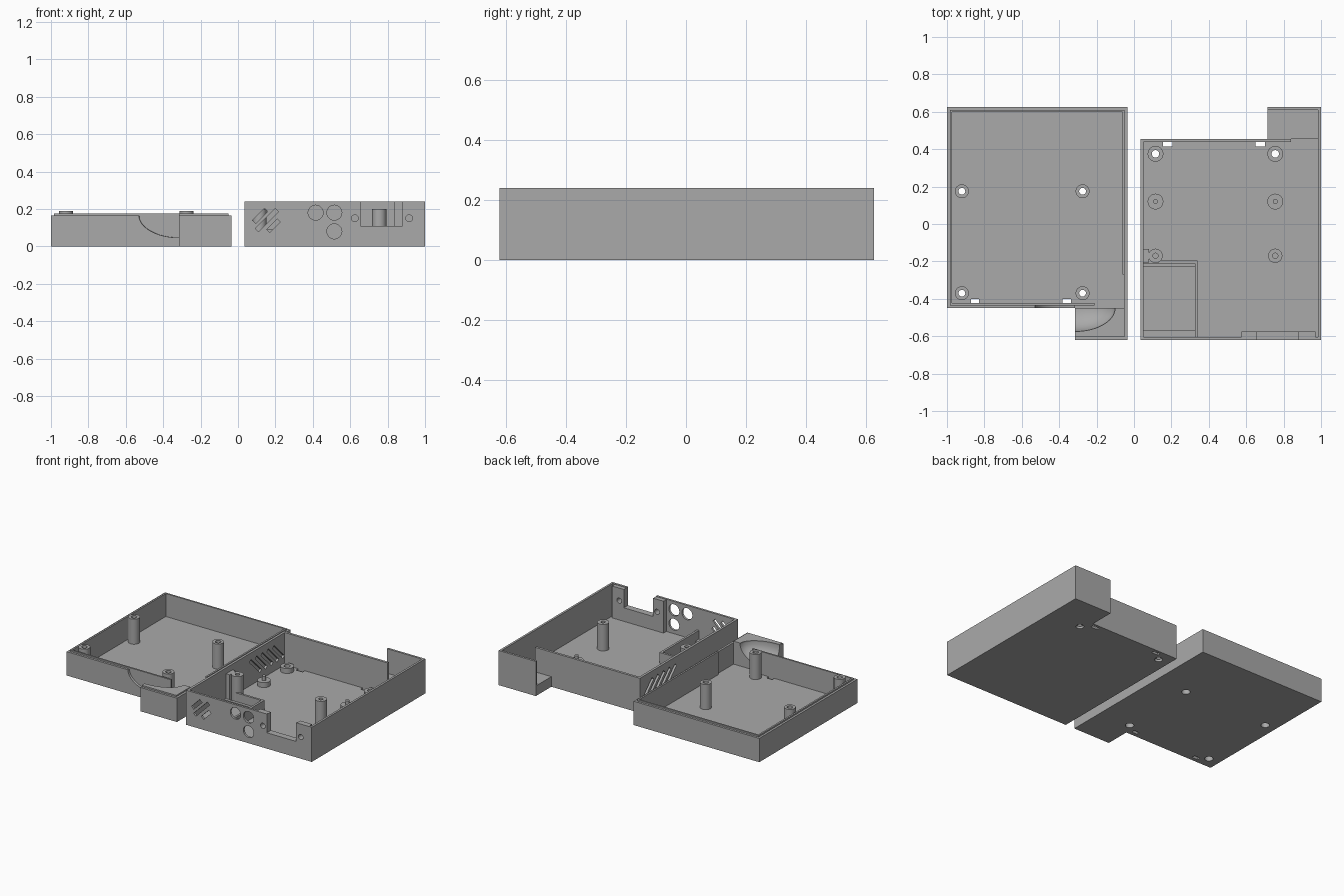
import bpy, bmesh, math
from mathutils import Matrix

if "Cube" in bpy.data.objects:
    bpy.data.objects.remove(bpy.data.objects["Cube"])

mat = bpy.data.materials.new("plain_grey")
mat.diffuse_color = (0.4, 0.4, 0.4, 1)
mat.use_nodes = True
mat.node_tree.nodes["Principled BSDF"].inputs["Base Color"].default_value = mat.diffuse_color
T = 0.016      # floor thickness


def finish(name, bm):
    bmesh.ops.recalc_face_normals(bm, faces=bm.faces[:])
    me = bpy.data.meshes.new(name)
    bm.to_mesh(me)
    bm.free()
    me.materials.append(mat)
    ob = bpy.data.objects.new(name, me)
    bpy.context.collection.objects.link(ob)
    return ob


def prism(name, pts, z0, z1):
    """Extrude a flat outline upwards."""
    bm = bmesh.new()
    f = bm.faces.new([bm.verts.new((x, y, z0)) for x, y in pts])
    r = bmesh.ops.extrude_face_region(bm, geom=[f])
    for v in r["geom"]:
        if isinstance(v, bmesh.types.BMVert):
            v.co.z = z1
    return finish(name, bm)


def box(name, x0, x1, y0, y1, z0, z1):
    return prism(name, [(x0, y0), (x1, y0), (x1, y1), (x0, y1)], z0, z1)


def cylinder(name, x, y, z, r, length, axis="Z", n=32):
    bm = bmesh.new()
    m = Matrix.Translation((x, y, z))
    if axis == "Y":
        m = m @ Matrix.Rotation(math.pi / 2, 4, "X")
    bmesh.ops.create_cone(bm, cap_ends=True, segments=n, radius1=r, radius2=r,
                          depth=length, matrix=m)
    return finish(name, bm)


def slot(x, y, z, length, axis, angle):
    """Slanted slot cutter lying in a wall."""
    bm = bmesh.new()
    bmesh.ops.create_cube(bm, size=1, matrix=Matrix.Translation((x, y, z))
                          @ Matrix.Rotation(angle, 4, axis)
                          @ Matrix.Diagonal((0.06 if axis == "X" else 0.024,
                                             0.06 if axis == "Y" else 0.024, length, 1)))
    return finish("slot_cutter", bm)


def cut(target, *cutters):
    bpy.context.view_layer.objects.active = target
    for c in cutters:
        m = target.modifiers.new("cut", "BOOLEAN")
        m.operation, m.solver, m.object = "DIFFERENCE", "EXACT", c
        bpy.ops.object.modifier_apply(modifier=m.name)
        bpy.data.objects.remove(c)


def post(name, x, y, top, r, hole, bottom):
    """Round post with a hole from its top down to bottom."""
    p = cylinder(name, x, y, (T + top) / 2, r, top - T)
    cut(p, cylinder("hole_cutter", x, y, (bottom + top + 0.05) / 2, hole, top + 0.05 - bottom))
    return p


# ---- lid tray (left) ----
lid = prism("lid_tray", [(-1, -0.45), (-0.315, -0.45), (-0.315, -0.62), (-0.035, -0.62),
                         (-0.035, 0.625), (-1, 0.625)], 0, 0.165)
cut(lid, prism("cavity", [(-0.985, -0.435), (-0.315, -0.435), (-0.315, -0.45),
                          (-0.05, -0.45), (-0.05, 0.61), (-0.985, 0.61)], T, 0.3))


def scoop():
    bm = bmesh.new()
    bmesh.ops.create_uvsphere(bm, u_segments=48, v_segments=24, radius=1,
                              matrix=Matrix.Translation((-0.315, -0.45, 0.166))
                              @ Matrix.Diagonal((0.215, 0.125, 0.12, 1)))
    return finish("scoop_cutter", bm)


# cable guide scooped out of the tab
cut(lid, scoop())
tab_lip = box("tab_lip", -0.315, -0.05, -0.605, -0.45, 0.165, 0.175)
cut(tab_lip, scoop())

# inner lip standing above the lid walls, open at the tab corner
prism("lid_lip", [(-0.21, -0.435), (-0.985, -0.435), (-0.985, 0.61), (-0.05, 0.61),
                  (-0.05, -0.27), (-0.062, -0.27), (-0.062, 0.598), (-0.973, 0.598),
                  (-0.973, -0.423), (-0.21, -0.423)], T, 0.175)

# lid screw posts, with wider screw recesses below
for i, (x, y) in enumerate([(x, y) for x in (-0.92, -0.275) for y in (-0.37, 0.175)]):
    p = post(f"lid_post_{i}", x, y, 0.19, 0.037, 0.018, 0)
    cut(p, cylinder("recess", x, y, 0.03, 0.027, 0.07))
    cut(lid, cylinder("recess", x, y, 0.0, 0.027, 0.1))
for x in (-0.85, -0.36):
    cut(lid, box("clip_cutter", x - 0.022, x + 0.022, -0.423, -0.4, -0.1, 0.05))

# ---- base tray (right) ----
base = prism("base_tray", [(0.035, -0.62), (1, -0.62), (1, 0.625), (0.715, 0.625),
                           (0.715, 0.455), (0.035, 0.455)], 0, 0.24)
cut(base,
    box("cavity", 0.052, 0.985, -0.605, 0.438, T, 0.4),
    box("tab_cavity", 0.6, 0.985, 0.455, 0.61, 0.07, 0.4),
    box("tab_opening", 0.84, 0.985, 0.42, 0.5, 0.07, 0.4),
    box("tab_step", 0.84, 0.985, 0.42, 0.455, T, 0.2))
for x in (0.18, 0.675):
    cut(base, box("clip_cutter", x - 0.025, x + 0.025, 0.415, 0.438, -0.1, 0.05))

# socket bracket behind the front wall, notched from above
bracket = box("socket_bracket", 0.575, 0.97, -0.605, -0.575, T, 0.237)
for ob in (base, bracket):
    cut(ob, box("notch", 0.655, 0.88, -0.7, -0.55, 0.11, 0.4))
    for x in (0.625, 0.915):
        cut(ob, cylinder("screw_hole", x, -0.6, 0.15, 0.018, 0.2, "Y"))

# round front openings
for x, z in ((0.415, 0.18), (0.515, 0.18), (0.515, 0.08)):
    cut(base, cylinder("round_cutter", x, -0.61, z, 0.04, 0.06, "Y"))

# slanted vents in the front and in the side
for x, z, length in ((0.118, 0.163, 0.09), (0.155, 0.14, 0.15), (0.19, 0.11, 0.08)):
    cut(base, slot(x, -0.612, z, length, "Y", math.pi / 4))
for i in range(5):
    cut(base, slot(0.043, 0.37 - 0.063 * i, 0.13, 0.16, "X", math.pi / 4))

# base posts: tall in front, locating pins midway, screw bosses at the back
for i, x in enumerate((0.115, 0.755)):
    post(f"front_post_{i}", x, -0.17, 0.2, 0.038, 0.014, 0.1)
    cylinder(f"pin_base_{i}", x, 0.12, (T + 0.05) / 2, 0.042, 0.05 - T)
    cylinder(f"pin_{i}", x, 0.12, 0.065, 0.013, 0.03)
    post(f"back_boss_{i}", x, 0.375, 0.05, 0.042, 0.02, 0)
    cut(base, cylinder("hole_cutter", x, 0.375, 0, 0.025, 0.1))
box("post_web", 0.052, 0.08, -0.205, -0.135, T, 0.2)

# low battery bay with a shelf along its front
prism("battery_bay", [(0.13, -0.21), (0.325, -0.21), (0.325, -0.605), (0.34, -0.605),
                      (0.34, -0.195), (0.13, -0.195)], T, 0.09)
box("bay_front_ledge", 0.052, 0.325, -0.605, -0.57, T, 0.03)
box("bay_back_ledge", 0.052, 0.325, -0.23, -0.21, T, 0.03)

# smooth the round parts, keep the edges sharp
bpy.ops.object.select_all(action="SELECT")
bpy.ops.object.shade_smooth_by_angle(angle=math.radians(30))
